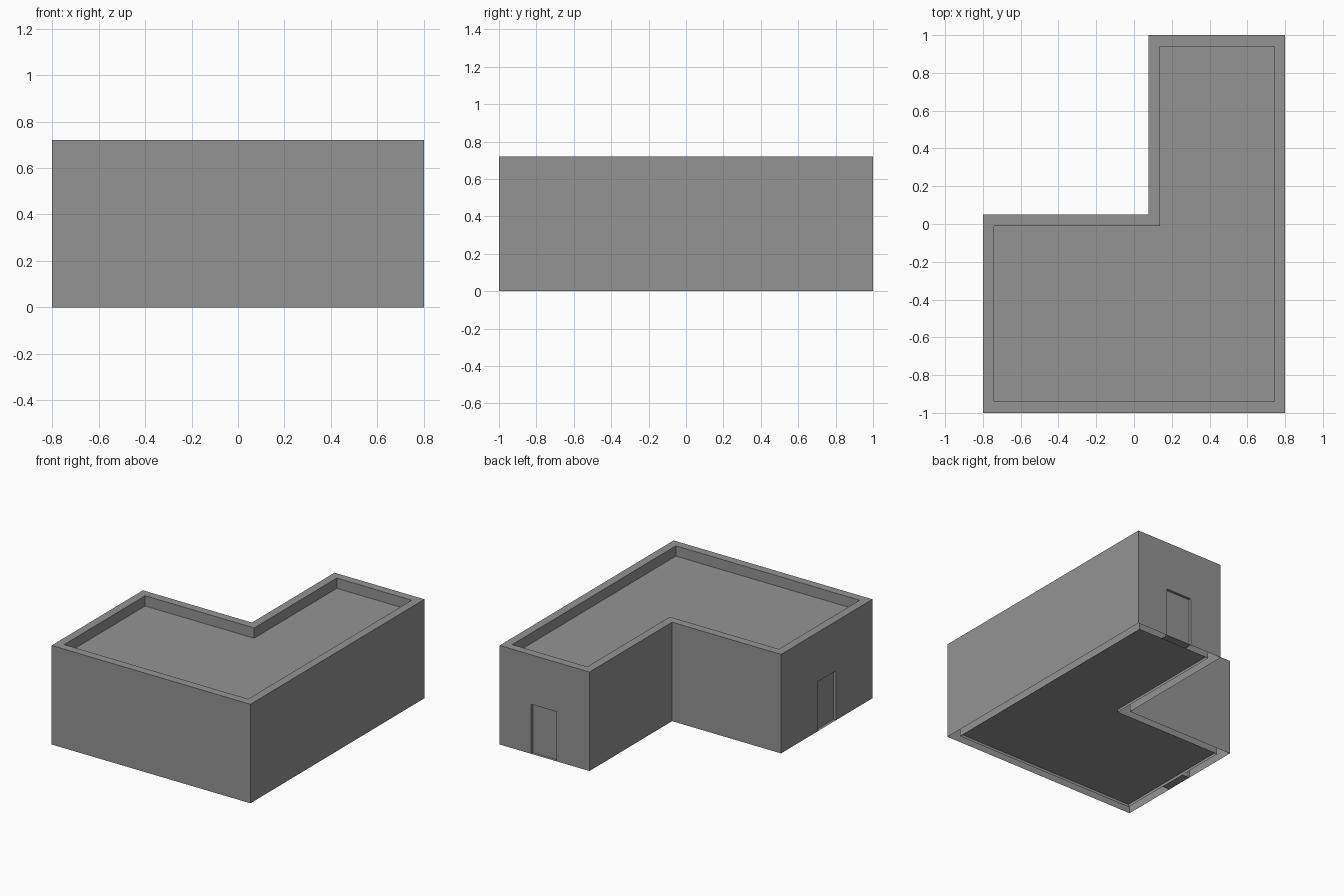
import bpy
from mathutils import Vector

if "Cube" in bpy.data.objects:
    bpy.data.objects.remove(bpy.data.objects["Cube"])

H, ROOF_Z, FLOOR_Z = 0.72, 0.645, 0.02
WALL, RECESS, DOOR_H = 0.06, 0.02, 0.36
outer = [(-0.8, -1), (0.8, -1), (0.8, 1), (0.077, 1), (0.077, 0.05), (-0.8, 0.05)]
inner = [(-0.74, -0.94), (0.74, -0.94), (0.74, 0.94), (0.137, 0.94), (0.137, -0.01), (-0.74, -0.01)]
N = len(outer)
# wall index -> door start and end, measured along the wall
doors = {2: (0.253, 0.46), 5: (0.424, 0.633)}

grey = bpy.data.materials.new("dark_grey")
grey.diffuse_color = (0.296, 0.296, 0.296, 1)
grey.use_nodes = True
grey.node_tree.nodes["Principled BSDF"].inputs["Base Color"].default_value = grey.diffuse_color


def make(name, quads):
    verts, faces = [], []
    for f in quads:
        faces.append(list(range(len(verts), len(verts) + len(f))))
        verts += [tuple(v) for v in f]
    me = bpy.data.meshes.new(name)
    me.from_pydata(verts, [], faces)
    me.materials.append(grey)
    ob = bpy.data.objects.new(name, me)
    bpy.context.collection.objects.link(ob)


def upright(p, q, z0, z1):
    # vertical quad from p to q, facing right of the travel direction
    return [(p[0], p[1], z0), (q[0], q[1], z0), (q[0], q[1], z1), (p[0], p[1], z1)]


def flat(points, z):
    return [(p[0], p[1], z) for p in points]


walls = []
for i in range(N):
    j = (i + 1) % N
    p, q = Vector(outer[i]), Vector(outer[j])
    # parapet top and inner wall face
    walls.append([(*p, H), (*q, H), (*inner[j], H), (*inner[i], H)])
    walls.append(upright(inner[j], inner[i], 0, H))
    if i not in doors:
        walls.append(upright(p, q, 0, H))
        continue
    # outer face split around the doorway, with jambs and head
    d = (q - p).normalized()
    inward = Vector((-d.y, d.x))
    a, b = (p + d * t for t in doors[i])
    ar, br = a + inward * RECESS, b + inward * RECESS
    walls += [upright(p, a, 0, H), upright(b, q, 0, H), upright(a, b, DOOR_H, H),
              upright(a, ar, 0, DOOR_H), upright(br, b, 0, DOOR_H),
              flat([a, ar, br, b], DOOR_H)]
    # recessed door panel and downward facing threshold
    make("door_back" if i == 2 else "door_left",
         [upright(ar, br, 0, DOOR_H),
          flat([a, a + inward * WALL, b + inward * WALL, b], 0)])

make("walls", walls)
make("roof", [flat(inner, ROOF_Z)])
make("floor", [flat(inner[::-1], FLOOR_Z)])
